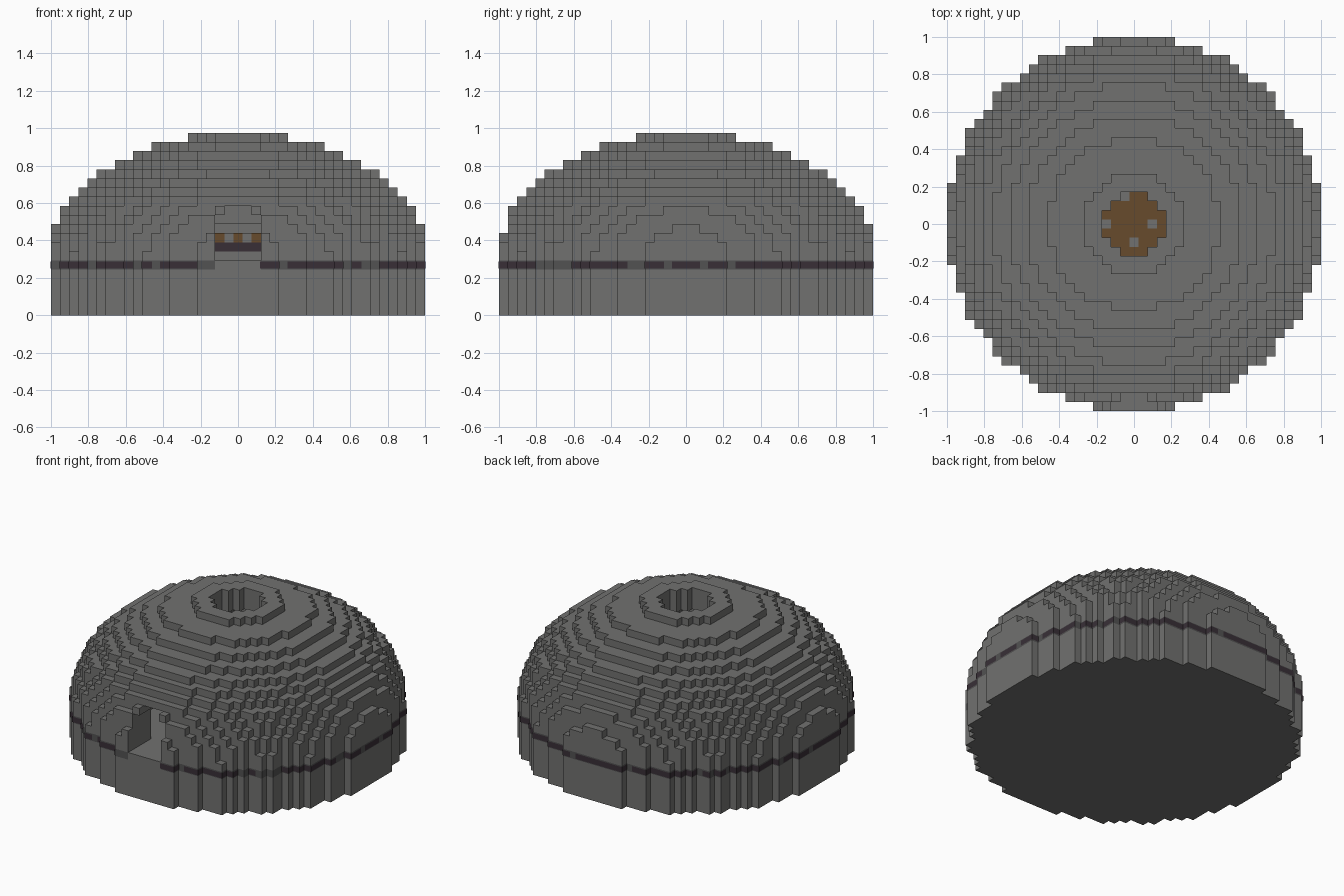
import bpy, bmesh, random
from mathutils import Vector

random.seed(4)
cube = bpy.data.objects.get("Cube")
if cube:
    bpy.data.objects.remove(cube, do_unlink=True)

N, LAYERS = 20, 20          # cells either side of centre, layers in height
S = 2 / (2 * N + 1)         # cell size
MID = 6                     # layer where the straight wall becomes a dome
BAND = 5                    # layer of the painted band


def material(name, rgb):
    mat = bpy.data.materials.new(name)
    mat.use_nodes = True
    colour = (*rgb, 1)
    mat.diffuse_color = colour
    bsdf = mat.node_tree.nodes["Principled BSDF"]
    bsdf.inputs["Base Color"].default_value = colour
    bsdf.inputs["Roughness"].default_value = 0.9
    return mat


stone = material("stone grey", (0.165, 0.165, 0.16))
dark_stone = material("dark stone", (0.085, 0.085, 0.085))
purple = material("dark purple", (0.04, 0.028, 0.037))
brown = material("wood brown", (0.135, 0.069, 0.025))

AXES = [Vector(a) for a in ((1, 0, 0), (-1, 0, 0), (0, 1, 0), (0, -1, 0), (0, 0, 1), (0, 0, -1))]


def centre(cell):
    return Vector((cell[0], cell[1], cell[2] + 0.5)) * S


def quad(bm, mid, normal, half_w, half_h, index):
    """Rectangle facing along an axis; half_h runs upward on side faces."""
    up = Vector((0, 1, 0)) if normal.z else Vector((0, 0, 1))
    side = up.cross(normal)
    corners = ((-1, -1), (1, -1), (1, 1), (-1, 1))
    face = bm.faces.new([bm.verts.new(mid + side * a * half_w + up * b * half_h) for a, b in corners])
    face.material_index = index


def finish(bm, name, mats):
    bmesh.ops.remove_doubles(bm, verts=bm.verts, dist=0.0005)
    mesh = bpy.data.meshes.new(name)
    bm.to_mesh(mesh)
    bm.free()
    for mat in mats:
        mesh.materials.append(mat)
    obj = bpy.data.objects.new(name, mesh)
    bpy.context.collection.objects.link(obj)
    return obj


def build_cells(name, cells, mats, rule):
    """Skin a set of cubic cells, choosing each face colour by a rule."""
    bm = bmesh.new()
    for cell in sorted(cells):
        for axis in AXES:
            near = tuple(int(c + a) for c, a in zip(cell, axis))
            if near not in cells:
                quad(bm, centre(cell) + axis * S / 2, axis, S / 2, S / 2, rule(cell, axis))
    return finish(bm, name, mats)


def in_dome(i, j, k, radius_sq, height):
    rise = max(k - MID, 0) / height
    return i * i + j * j <= radius_sq * (1 - rise * rise)


def is_open(i, j, k):
    chamber = k >= MID and in_dome(i, j, k, 256, 10.6)
    door = abs(i) <= 2 and j < -8 and MID <= k <= 10
    arch = abs(i) <= 1 and j < -8 and k == 11
    skylight = i * i + j * j <= 11 and k > 12
    return chamber or door or arch or skylight


# Dome shell with chamber, doorway and skylight
span = range(-N, N + 1)
dome = {(i, j, k) for i in span for j in span for k in range(LAYERS)
        if in_dome(i, j, k, 424.4, 13.5) and not is_open(i, j, k)}


def at_door(cell, axis):
    return axis.y < 0 and abs(cell[0]) <= 2


def dome_colour(cell, axis):
    return int(cell[2] == BAND and axis.z == 0 and not at_door(cell, axis))


build_cells("dome_shell", dome, [stone, dark_stone], dome_colour)

# Dark broken stripe around the band
FRONT_GAPS = {-20, -16, -11, -9, -4, -3, 5, 12, 14, 15}
SIDE_GAPS = {-16, -15, -14, -13, -6, -5, -2, 2, 5}


def has_stripe(cell, axis):
    if at_door(cell, axis):
        return False
    if axis.y < 0:
        return cell[0] not in FRONT_GAPS
    if axis.x > 0:
        return cell[1] not in SIDE_GAPS
    return random.random() < 0.87


bm = bmesh.new()
LIFT = 0.003
for cell in sorted(c for c in dome if c[2] == BAND):
    for axis in AXES[:4]:
        near = (cell[0] + int(axis.x), cell[1] + int(axis.y), BAND)
        if near not in dome and has_stripe(cell, axis):
            quad(bm, centre(cell) + axis * (S / 2 + LIFT), axis, S / 2 + LIFT, 0.018, 0)
finish(bm, "band_stripe", [purple])

# Layered platform under the skylight: stone, purple, then planks
platform = {(i, j, k) for i in range(-4, 5) for j in range(-4, 5)
            for k in range(MID, MID + 3) if i * i + j * j <= 20}
SPOTS = {(-3, 0), (2, 0), (0, -2), (-1, 3)}


def platform_colour(cell, axis):
    i, j, k = cell
    if k < MID + 2:
        return k - MID
    if axis.z > 0:
        return 0 if (i, j) in SPOTS else 2
    return 2 if i % 2 == 0 else 0


build_cells("centre_platform", platform, [stone, purple, brown], platform_colour)
